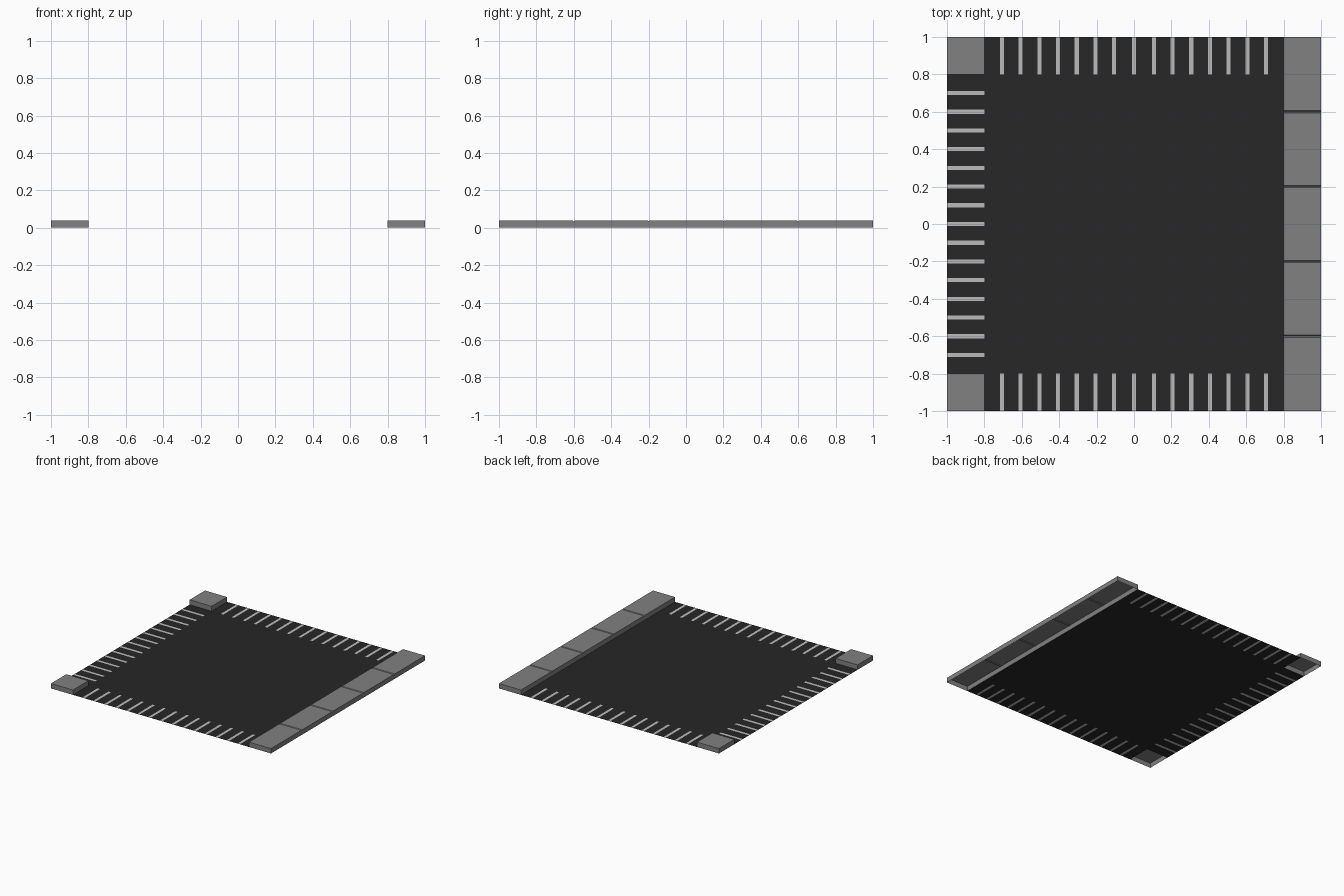
import bpy, bmesh

if "Cube" in bpy.data.objects:
    bpy.data.objects.remove(bpy.data.objects["Cube"])

def material(name, v):
    m = bpy.data.materials.new(name)
    m.diffuse_color = (v, v, v, 1)
    m.use_nodes = True
    m.node_tree.nodes["Principled BSDF"].inputs["Base Color"].default_value = m.diffuse_color
    return m

asphalt = material("asphalt", 0.02)
paint = material("paint", 0.5)
concrete = material("concrete", 0.22)

def finish(name, bm, mats):
    bmesh.ops.remove_doubles(bm, verts=bm.verts, dist=1e-5)
    me = bpy.data.meshes.new(name)
    bm.to_mesh(me)
    bm.free()
    for m in mats:
        me.materials.append(m)
    ob = bpy.data.objects.new(name, me)
    bpy.context.collection.objects.link(ob)
    return ob

# Road: flat sheet with the crossing stripes set flush into three edges
bm = bmesh.new()

def rect(a0, b0, a1, b1, mat=0, swap=False):
    pts = [(a0, b0), (a1, b0), (a1, b1), (a0, b1)]
    if swap:
        pts = [(b, a) for a, b in reversed(pts)]
    f = bm.faces.new([bm.verts.new((x, y, 0)) for x, y in pts])
    f.material_index = mat

def crossing(lo, hi, swap):
    edge = -0.8
    for i in range(-7, 8):
        c = i * 0.1 + (0.006 * (i > 0) - 0.006 * (i < 0) if not swap else 0)
        rect(edge, lo, c - 0.011, hi, 0, swap)
        rect(c - 0.011, lo, c + 0.011, hi, 1, swap)
        edge = c + 0.011
    rect(edge, lo, 0.8, hi, 0, swap)

rect(-0.8, -0.8, 0.8, 0.8)
crossing(0.8, 1, False)
crossing(-1, -0.8, False)
crossing(-1, -0.8, True)
finish("road", bm, [asphalt, paint])

# Kerbs: shells open underneath, with shallow V joints across the top
def kerb(name, x0, x1, y0, y1, joints=()):
    bm = bmesh.new()
    h = 0.04
    profile = [(y0, h)]
    for j in joints:
        profile += [(j - 0.006, h), (j, h - 0.006), (j + 0.006, h)]
    profile.append((y1, h))
    top = [[bm.verts.new((x, y, z)) for y, z in profile] for x in (x0, x1)]
    foot = [[bm.verts.new((x, y, 0)) for y in (y0, y1)] for x in (x0, x1)]
    for i in range(len(profile) - 1):
        bm.faces.new((top[0][i], top[1][i], top[1][i + 1], top[0][i + 1]))
    bm.faces.new([foot[1][0], foot[1][1]] + top[1][::-1])
    bm.faces.new([foot[0][1], foot[0][0]] + top[0])
    bm.faces.new((foot[0][0], foot[1][0], top[1][0], top[0][0]))
    bm.faces.new((foot[1][1], foot[0][1], top[0][-1], top[1][-1]))
    finish(name, bm, [concrete])

kerb("sidewalk", 0.8, 1, -1, 1, (-0.6, -0.2, 0.2, 0.6))
kerb("front_corner_kerb", -1, -0.8, -1, -0.8)
kerb("back_corner_kerb", -1, -0.8, 0.8, 1)
